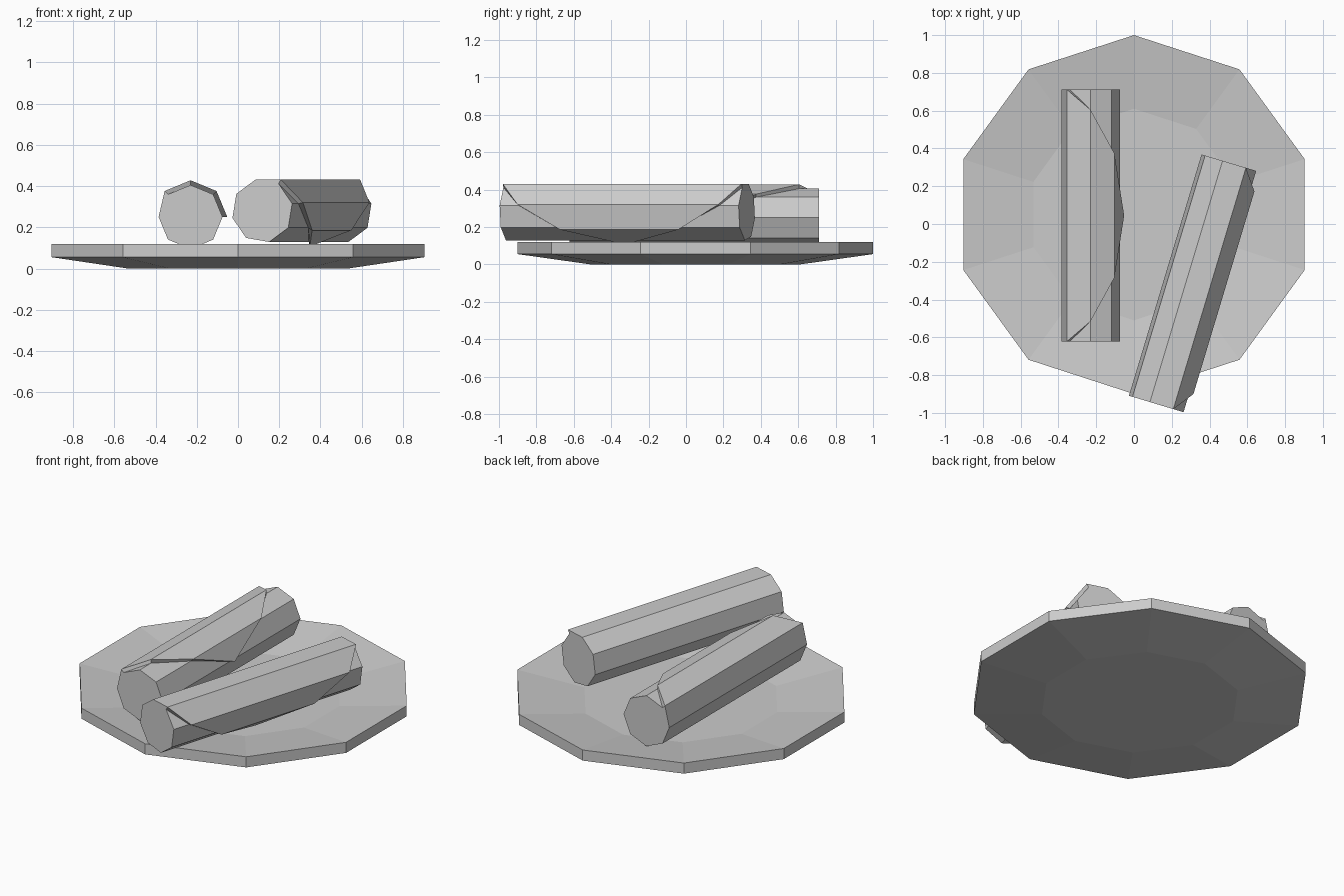
import bpy, bmesh
from math import cos, sin, radians

if "Cube" in bpy.data.objects:
    bpy.data.objects.remove(bpy.data.objects["Cube"])


def make_object(name, verts, faces, loc=(0, 0, 0), rot=(0, 0, 0)):
    mesh = bpy.data.meshes.new(name)
    mesh.from_pydata(verts, [], faces)
    bm = bmesh.new()
    bm.from_mesh(mesh)
    bmesh.ops.recalc_face_normals(bm, faces=bm.faces)
    bm.to_mesh(mesh)
    bm.free()
    obj = bpy.data.objects.new(name, mesh)
    bpy.context.collection.objects.link(obj)
    obj.location = loc
    obj.rotation_euler = [radians(a) for a in rot]
    return obj


def polar(r, deg, y):
    return (r * cos(radians(deg)), y, r * sin(radians(deg)))


# Ten-sided shallow plate, rings listed from underside to inner floor
N = 10
rings = [(0.56, 0.0), (0.95, 0.055), (0.95, 0.12), (0.56, 0.065)]
verts = [(r * cos(radians(90 + 36 * i)), r * sin(radians(90 + 36 * i)), z)
         for r, z in rings for i in range(N)]
faces = [(k * N + i, k * N + (i + 1) % N, (k + 1) * N + (i + 1) % N, (k + 1) * N + i)
         for k in range(len(rings) - 1) for i in range(N)]
faces += [tuple(range(N)), tuple(range(3 * N, 4 * N))]
make_object("plate", verts, faces, (0, 0.05, 0))

HALF, R_ROLL, R_FLAP = 0.667, 0.155, 0.178


def make_roll(name, loc, rot):
    # Eight-sided roll body
    v = [polar(R_ROLL, 45 * i, y) for y in (-HALF, HALF) for i in range(8)]
    f = [(i, (i + 1) % 8, 8 + (i + 1) % 8, 8 + i) for i in range(8)]
    f += [tuple(range(8)), tuple(range(8, 16))]
    make_object(name + "_body", v, f, loc, rot)

    # Wrapper flap lifting off the body and narrowing to a point
    v, f = [], []
    profile = [(180, HALF), (135, HALF), (90, 0.56), (45, 0.33), (0, 0.0)]
    for i, (a, h) in enumerate(profile):
        outer = R_ROLL if i == 0 else R_FLAP
        v += [polar(outer, a, -h), polar(outer, a, h),
              polar(R_ROLL, a, h), polar(R_ROLL, a, -h)]
    for i in range(len(profile) - 1):
        b = 4 * i
        for j in range(4):
            k = (j + 1) % 4
            f.append((b + j, b + k, b + 4 + k, b + 4 + j))
    flap = make_object(name + "_flap", v, f, loc, rot)
    bm = bmesh.new()
    bm.from_mesh(flap.data)
    bmesh.ops.remove_doubles(bm, verts=bm.verts, dist=0.0005)
    bmesh.ops.recalc_face_normals(bm, faces=bm.faces)
    bm.to_mesh(flap.data)
    bm.free()


# Two identical rolls, the second one turned and rolled over
make_roll("left_roll", (-0.23, 0.045, 0.25), (0, 0, 0))
make_roll("right_roll", (0.31, -0.314, 0.28), (0, 77, -16.75))
